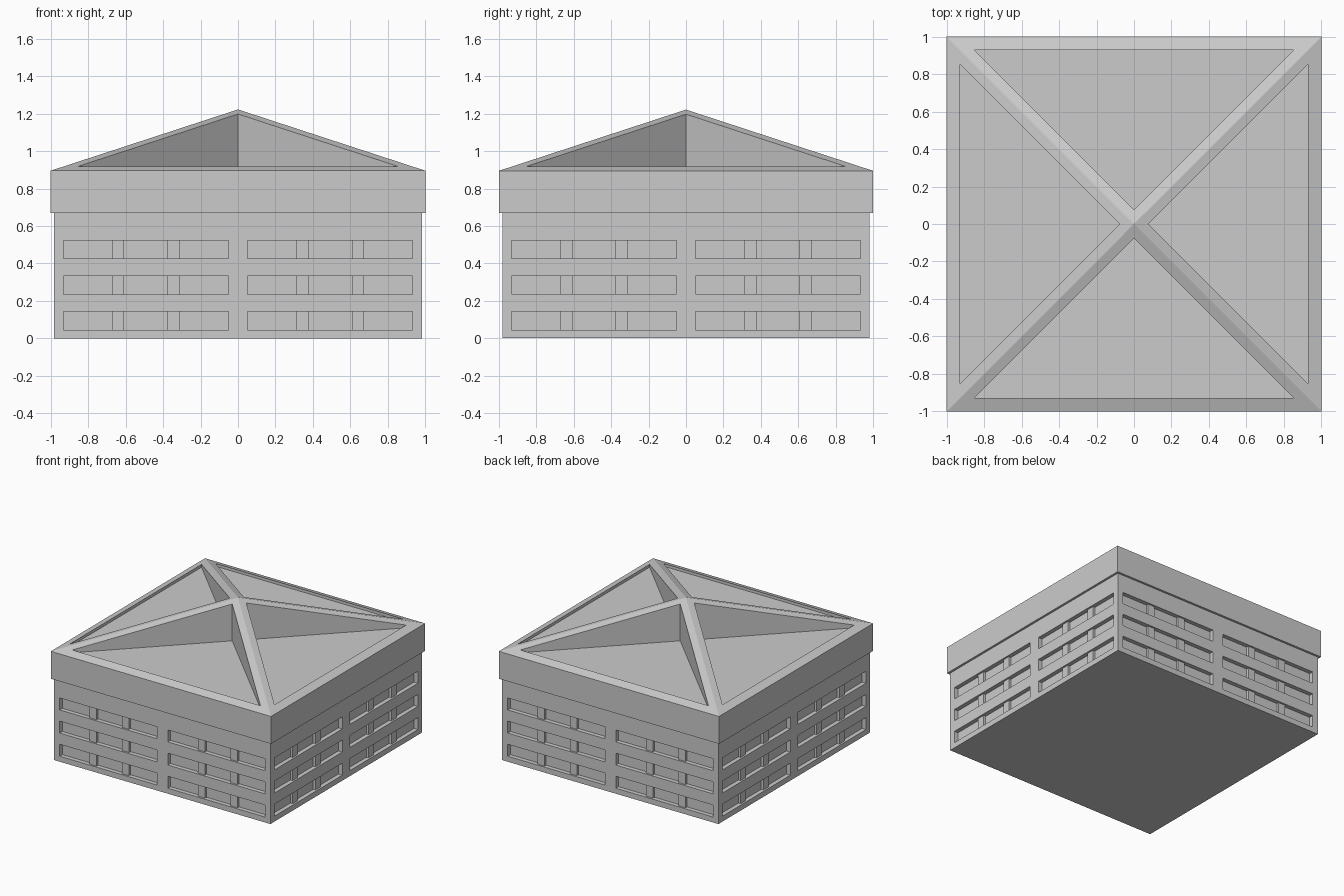
import bpy, bmesh
from math import pi
from mathutils import Matrix, Vector

if "Cube" in bpy.data.objects:
    bpy.data.objects.remove(bpy.data.objects["Cube"])

BODY = 0.982       # half width of walls
SLOT_DEPTH = 0.035
FLOOR_Z = 0.895    # floor of the roof pockets


def make_object(name, bm):
    bmesh.ops.recalc_face_normals(bm, faces=bm.faces)
    mesh = bpy.data.meshes.new(name)
    bm.to_mesh(mesh)
    bm.free()
    obj = bpy.data.objects.new(name, mesh)
    bpy.context.collection.objects.link(obj)
    return obj


def add_box(bm, lo, hi, rot=Matrix()):
    lo, hi = Vector(lo), Vector(hi)
    m = rot @ Matrix.Translation((lo + hi) / 2) @ Matrix.Diagonal((*(hi - lo), 1))
    bmesh.ops.create_cube(bm, size=1, matrix=m)


def add_prism(bm, outline, z0, z1, rot=Matrix()):
    low = [bm.verts.new(rot @ Vector((x, y, z0))) for x, y in outline]
    high = [bm.verts.new(rot @ Vector((x, y, z1))) for x, y in outline]
    bm.faces.new(low)
    bm.faces.new(high)
    n = len(outline)
    for i in range(n):
        j = (i + 1) % n
        bm.faces.new((low[i], low[j], high[j], high[i]))


def cut(target, cutter):
    cutter.hide_render = True
    cutter.hide_set(True)
    mod = target.modifiers.new("cut", 'BOOLEAN')
    mod.operation = 'DIFFERENCE'
    mod.solver = 'EXACT'
    mod.object = cutter
    bpy.context.view_layer.objects.active = target
    bpy.ops.object.modifier_apply(modifier=mod.name)
    bpy.data.objects.remove(cutter)


# Walls
bm = bmesh.new()
add_box(bm, (-BODY, -BODY, 0), (BODY, BODY, 0.67))
walls = make_object("walls", bm)

# Window slots and their recessed mullions, on all four sides
slots, mullions = bmesh.new(), bmesh.new()
back = -BODY + SLOT_DEPTH
for side in range(4):
    rot = Matrix.Rotation(side * pi / 2, 4, 'Z')
    for z in (0.045, 0.235, 0.425):
        for s in (-1, 1):
            xs = sorted((s * 0.05, s * 0.932))
            add_box(slots, (xs[0], -BODY - 0.1, z), (xs[1], back, z + 0.098), rot)
            for m in (0.345, 0.64):
                add_box(mullions, (s * m - 0.032, -BODY + 0.015, z),
                        (s * m + 0.032, back, z + 0.098), rot)
cut(walls, make_object("slot_cutter", slots))
make_object("window_mullions", mullions)

# Roof: overhanging band topped by a low pyramid
bm = bmesh.new()
square = [(-1, -1), (1, -1), (1, 1), (-1, 1)]
low = [bm.verts.new((x, y, 0.67)) for x, y in square]
high = [bm.verts.new((x, y, 0.895)) for x, y in square]
apex = bm.verts.new((0, 0, 1.222))
bm.faces.new(low)
for i in range(4):
    j = (i + 1) % 4
    bm.faces.new((low[i], low[j], high[j], high[i]))
    bm.faces.new((high[i], high[j], apex))
roof = make_object("roof", bm)

# Triangular roof pockets, leaving the diagonal ridges and a rim
bm = bmesh.new()
for side in range(4):
    add_prism(bm, [(-0.855, -0.93), (0.855, -0.93), (0, -0.075)],
              FLOOR_Z, 1.4, Matrix.Rotation(side * pi / 2, 4, 'Z'))
cut(roof, make_object("pocket_cutter", bm))
